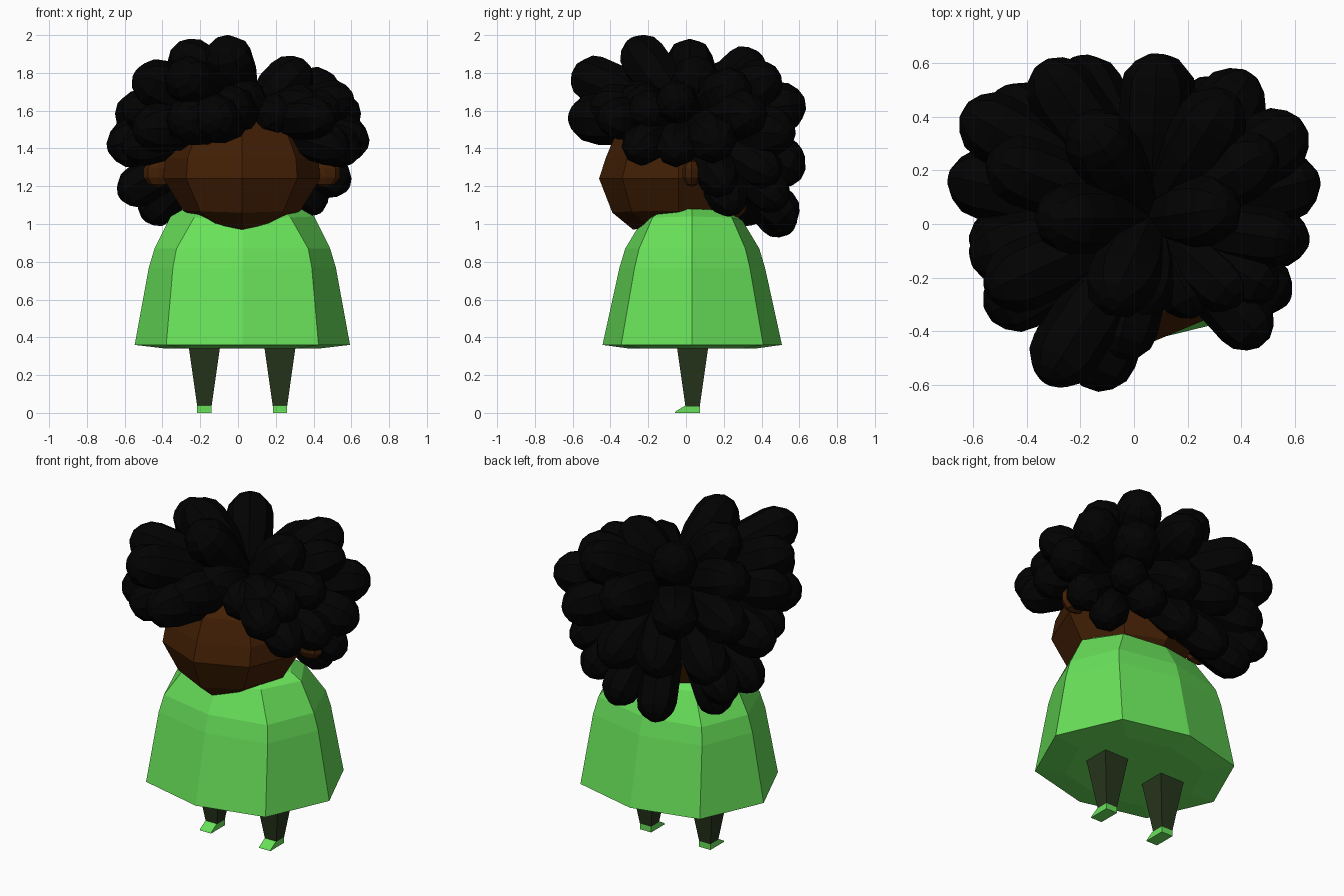
import bpy
import bmesh
from math import sin, cos, pi
from mathutils import Vector, Matrix

default = bpy.data.objects.get("Cube")
if default:
    bpy.data.objects.remove(default, do_unlink=True)


def material(name, colour):
    mat = bpy.data.materials.new(name)
    mat.use_nodes = True
    rgba = (*colour, 1)
    mat.diffuse_color = rgba
    shader = mat.node_tree.nodes["Principled BSDF"]
    shader.inputs["Base Color"].default_value = rgba
    shader.inputs["Roughness"].default_value = 1
    return mat


green = material("leaf green", (0.138, 0.75, 0.1))
brown = material("skin brown", (0.054, 0.0135, 0.0015))
black = material("hair black", (0.0005, 0.0005, 0.0005))
olive = material("legging dark olive", (0.02, 0.035, 0.012))


def finish(bm, name, mat):
    bmesh.ops.recalc_face_normals(bm, faces=bm.faces[:])
    mesh = bpy.data.meshes.new(name)
    bm.to_mesh(mesh)
    bm.free()
    mesh.materials.append(mat)
    obj = bpy.data.objects.new(name, mesh)
    bpy.context.collection.objects.link(obj)
    return obj


def skin_rings(bm, rings):
    """Join equal rings of points into a closed, flat-faced tube."""
    loops = [[bm.verts.new(p) for p in ring] for ring in rings]
    for low, high in zip(loops, loops[1:]):
        for i in range(len(low)):
            j = (i + 1) % len(low)
            bm.faces.new((low[i], low[j], high[j], high[i]))
    bm.faces.new(loops[0][::-1])
    bm.faces.new(loops[-1])


def oval(centre, rx, ry, z, wide=1.0, deep=1.0, side_lift=0.0):
    """Eight-point ring; wide and deep push the corners out, side_lift raises the sides."""
    points = []
    for i in range(8):
        a = pi * i / 4
        kx, ky = (wide, deep) if i % 2 else (1, 1)
        points.append((centre[0] + rx * kx * cos(a), centre[1] + ry * ky * sin(a),
                       z + side_lift * abs(cos(a))))
    return points


# Dress: flared octagon with rounded shoulders and a shallow underside
dress_profile = [(0.34, 0.40, 0.33, 1, 0), (0.36, 0.57, 0.475, 1, 0),
                 (0.77, 0.495, 0.385, 1.05, 0), (0.87, 0.465, 0.355, 1.06, 0),
                 (1.02, 0.38, 0.265, 0.95, 0.02), (1.06, 0.31, 0.2, 0.95, 0.02)]
bm = bmesh.new()
skin_rings(bm, [oval((0.023, 0.033), rx, ry, z, wide, 1.12, lift)
                for z, rx, ry, wide, lift in dress_profile])
finish(bm, "dress", green)

# Head: eight-sided faceted ball, widest at the cheeks
head_profile = [(0.97, 0.19, 0.24, 0.04), (1.06, 0.31, 0.35, 0.01), (1.24, 0.415, 0.42, 0),
                (1.35, 0.405, 0.385, 0), (1.48, 0.34, 0.33, 0), (1.58, 0.22, 0.22, 0),
                (1.63, 0.08, 0.08, 0)]
bm = bmesh.new()
skin_rings(bm, [oval((0.02, -0.04), rx, ry, z, side_lift=lift)
                for z, rx, ry, lift in head_profile])
finish(bm, "head", brown)

for side, label in ((1, "left"), (-1, "right")):
    # Ears
    bm = bmesh.new()
    bmesh.ops.create_uvsphere(bm, u_segments=8, v_segments=5, radius=1,
                              matrix=Matrix.Translation((0.02 + 0.44 * side, 0.03, 1.27))
                              @ Matrix.Diagonal((0.085, 0.05, 0.075, 1)))
    finish(bm, label + "_ear", brown)

    # Tapered square legs
    x = 0.022 + 0.2 * side
    bm = bmesh.new()
    skin_rings(bm, [[(x + sx * w, 0.035 + sy * w, z)
                     for sx, sy in ((-1, -1), (1, -1), (1, 1), (-1, 1))]
                    for z, w in ((0.035, 0.038), (0.4, 0.09))])
    finish(bm, label + "_leg", olive)

    # Wedge feet pointing forward
    bm = bmesh.new()
    outline = ((-0.06, 0), (0.073, 0), (0.073, 0.038), (-0.005, 0.038), (-0.055, 0.008))
    skin_rings(bm, [[(x + s * 0.038, y, z) for y, z in outline] for s in (-1, 1)])
    finish(bm, label + "_foot", green)

# Hair: teardrop tufts fanning out of the crown, each given by its bulb centre
crown = Vector((0.06, 0.02, 1.55))
large_bulbs = [
    (-0.05, -0.22, 1.87), (-0.24, 0.02, 1.85), (-0.13, 0.3, 1.81),
    (-0.26, -0.48, 1.76), (-0.12, -0.49, 1.56), (-0.25, -0.46, 1.55),
    (-0.43, -0.2, 1.74), (-0.43, -0.27, 1.51), (-0.48, -0.1, 1.6),
    (-0.56, 0.15, 1.43), (-0.52, 0.36, 1.58), (-0.42, 0.2, 1.74),
    (-0.27, 0.49, 1.6), (-0.17, 0.5, 1.34), (0.08, 0.5, 1.62),
    (0.36, 0.45, 1.49), (0.1, 0.5, 1.32), (0.52, 0.3, 1.58),
    (0.27, 0.05, 1.76), (0.41, 0.22, 1.7), (0.56, 0.14, 1.45),
    (0.29, 0.38, 1.74), (-0.42, 0.4, 1.32),
    # fringe over the forehead
    (-0.04, -0.38, 1.61), (0.03, -0.22, 1.64)]
small_bulbs = [
    (0.54, -0.05, 1.41), (0.48, -0.23, 1.42), (0.41, -0.36, 1.56),
    (0.5, -0.05, 1.65), (0.43, -0.2, 1.6), (0.49, 0.17, 1.25),
    (0.37, 0.22, 1.15), (0.37, 0.4, 1.3), (0.27, 0.44, 1.17),
    (0.09, 0.49, 1.08), (-0.14, 0.48, 1.04), (-0.42, 0.33, 1.1),
    (-0.5, 0.38, 1.2), (-0.53, 0.18, 1.2), (-0.5, -0.05, 1.42),
    # fringe beside the parting
    (0.19, -0.24, 1.58), (0.32, -0.22, 1.63)]

# Fraction of length and of bulb radius along a tuft
tuft_profile = [(0, 0.4), (0.35, 0.72), (0.7, 0.98)]
cap_profile = [(0, 1), (0.45, 0.9), (0.8, 0.6), (1, 0.25)]


def tuft(bm, tip, radius, sides=8):
    axis = Vector(tip) - crown
    turn = axis.to_track_quat("Z", "Y")
    length = axis.length
    steps = [(t * length, r * radius) for t, r in tuft_profile]
    steps += [(length + t * radius, r * radius) for t, r in cap_profile]
    skin_rings(bm, [[crown + turn @ Vector((r * cos(2 * pi * i / sides),
                                            r * sin(2 * pi * i / sides), h))
                     for i in range(sides)] for h, r in steps])


for name, bulbs, radius in (("large_hair_tufts", large_bulbs, 0.132),
                            ("small_hair_tufts", small_bulbs, 0.112)):
    bm = bmesh.new()
    for bulb in bulbs:
        tuft(bm, bulb, radius)
    finish(bm, name, black)
